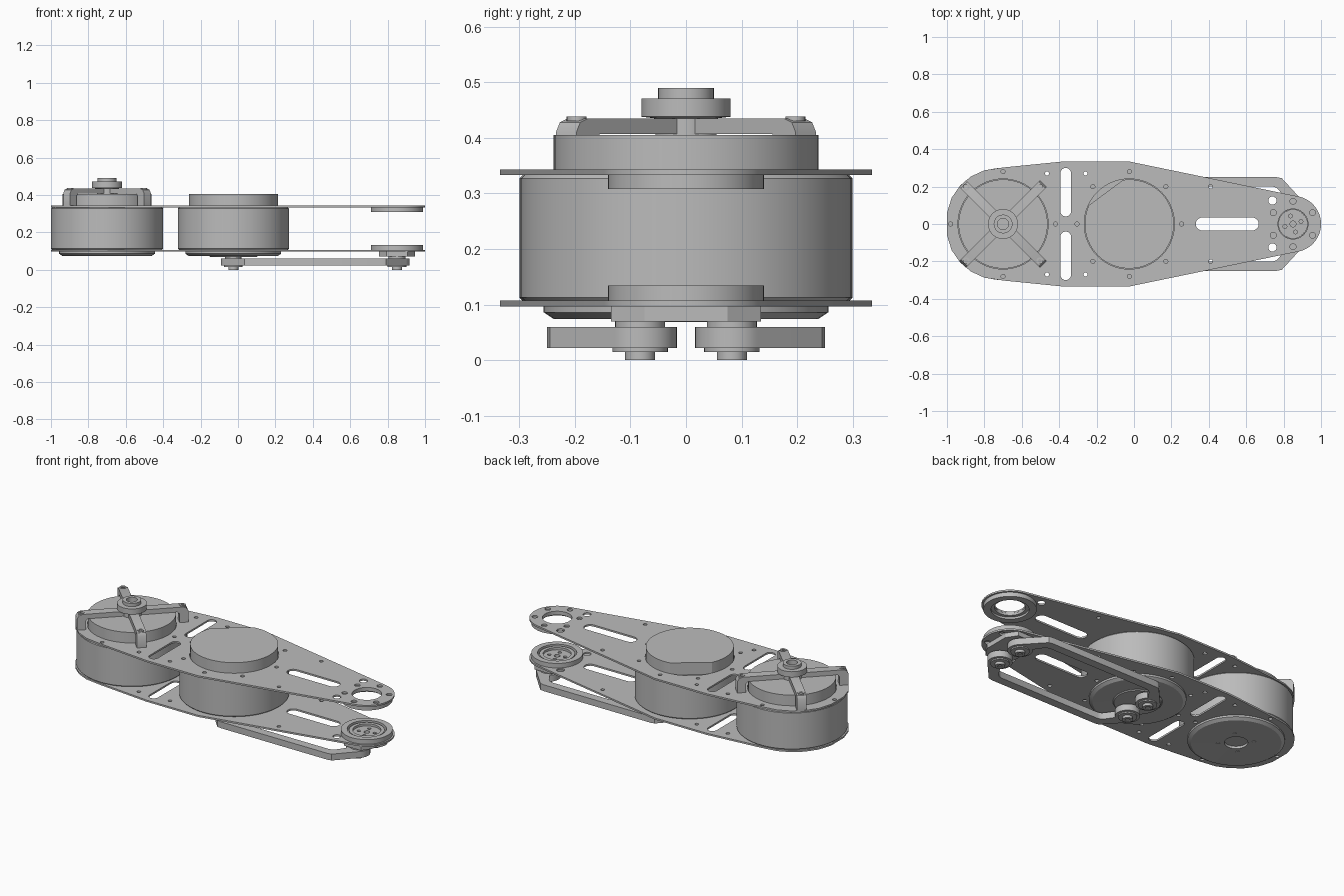
import bpy, bmesh
from math import sin, cos, radians, pi
from mathutils import Matrix

if "Cube" in bpy.data.objects:
    bpy.data.objects.remove(bpy.data.objects["Cube"])

grey = bpy.data.materials.new("machined grey")
grey.use_nodes = True
grey.diffuse_color = (0.5, 0.5, 0.5, 1)
grey.node_tree.nodes["Principled BSDF"].inputs["Base Color"].default_value = (0.5, 0.5, 0.5, 1)
parts = []

MOTOR_A, MOTOR_B, JOINT = -0.7, -0.025, 0.85


def arc(x, y, r, start=0, end=360, n=48):
    """Points on an arc; a full circle leaves out the repeated end point."""
    steps = n if abs(end - start) == 360 else n - 1
    angles = [radians(start + (end - start) * i / steps) for i in range(n)]
    return [(x + r * cos(a), y + r * sin(a)) for a in angles]


def finish(name, mesh):
    bm = bmesh.new()
    bm.from_mesh(mesh)
    bmesh.ops.remove_doubles(bm, verts=bm.verts, dist=1e-5)
    bmesh.ops.recalc_face_normals(bm, faces=bm.faces)
    bm.to_mesh(mesh)
    bm.free()
    mesh.materials.clear()
    mesh.materials.append(grey)
    obj = bpy.data.objects.new(name, mesh)
    bpy.context.collection.objects.link(obj)
    parts.append(obj)
    return obj


def extruded(name, loops, z0, z1, matrix=None):
    """Flat outline with holes, given thickness from z0 to z1."""
    curve = bpy.data.curves.new(name + " outline", "CURVE")
    curve.dimensions = "2D"
    curve.fill_mode = "BOTH"
    curve.extrude = (z1 - z0) / 2
    for loop in loops:
        spline = curve.splines.new("POLY")
        spline.points.add(len(loop) - 1)
        for point, (x, y) in zip(spline.points, loop):
            point.co = (x, y, 0, 1)
        spline.use_cyclic_u = True
    temp = bpy.data.objects.new("outline", curve)
    bpy.context.collection.objects.link(temp)
    graph = bpy.context.evaluated_depsgraph_get()
    mesh = bpy.data.meshes.new_from_object(temp.evaluated_get(graph))
    bpy.data.objects.remove(temp)
    bpy.data.curves.remove(curve)
    mesh.transform(Matrix.Translation((0, 0, (z0 + z1) / 2)))
    if matrix:
        mesh.transform(matrix)
    return finish(name, mesh)


def lathe(name, x, y, profile, n=64):
    """Spin a list of (radius, z) points about a vertical axis."""
    bm = bmesh.new()
    verts = [bm.verts.new((r, 0, z)) for r, z in profile]
    edges = [bm.edges.new(pair) for pair in zip(verts, verts[1:])]
    bmesh.ops.spin(bm, geom=verts + edges, cent=(0, 0, 0), axis=(0, 0, 1),
                   angle=2 * pi, steps=n, use_merge=True)
    bmesh.ops.dissolve_degenerate(bm, edges=bm.edges, dist=1e-5)
    bmesh.ops.translate(bm, verts=bm.verts, vec=(x, y, 0))
    mesh = bpy.data.meshes.new(name)
    bm.to_mesh(mesh)
    bm.free()
    return finish(name, mesh)


def ring(name, x, r_out, r_in, z0, z1):
    return extruded(name, [arc(x, 0, r_out, n=64), arc(x, 0, r_in, n=64)], z0, z1)


# Side plates: outline, slots, bolt holes and joint opening
half = [(-1, 0.06), (-0.975, 0.14), (-0.93, 0.205), (-0.87, 0.255), (-0.8, 0.287),
        (-0.7, 0.302), (-0.37, 0.335), (-0.03, 0.335)]
outline = half + arc(JOINT, 0, 0.15, 78, -78, 28) + [(x, -y) for x, y in reversed(half)]

holes = [arc(JOINT, 0, 0.08),
         arc(0.365, 0, 0.035, 90, 270, 12) + arc(0.632, 0, 0.035, -90, 90, 12)]
for s in (1, -1):
    slot = arc(-0.365, 0.272, 0.028, 0, 180, 12) + arc(-0.365, 0.068, 0.028, 180, 360, 12)
    holes.append([(x, s * y) for x, y in slot])
    for x, y in [(MOTOR_A, 0.28), (MOTOR_B, 0.28), (0.17, 0.2), (-0.22, 0.2), (0.41, 0.2),
                 (-0.465, 0.27), (-0.26, 0.27)]:
        holes.append(arc(x, s * y, 0.011, n=14))
    holes.append(arc(0.74, s * 0.125, 0.022, n=20))
    for a in (30, 90, 150):
        holes.append(arc(JOINT + 0.121 * cos(radians(a)), s * 0.121 * sin(radians(a)), 0.016, n=16))
for x in (-0.98, -0.42, -0.305, 0.255):
    holes.append(arc(x, 0, 0.011, n=14))

cap_openings = [arc(x, 0, 0.241, n=64) for x in (MOTOR_A, MOTOR_B)]
extruded("top_plate", [outline] + holes + cap_openings, 0.333, 0.343)
extruded("bottom_plate", [outline] + holes, 0.097, 0.107)

# Motor drums and their bottom covers
for name, x, r in (("shoulder", MOTOR_A, 0.3), ("middle", MOTOR_B, 0.297)):
    lathe(name + "_motor_drum", x, 0, [
        (0, 0.107), (r - 0.006, 0.107), (r, 0.113), (r, 0.327), (r - 0.006, 0.333), (0, 0.333)], 96)
    lathe(name + "_bottom_cover", x, 0, [
        (0, 0.09), (0.062, 0.09), (0.062, 0.076), (0.238, 0.074), (0.256, 0.086), (0.256, 0.098)])
    for k in range(4):
        a = pi / 4 + k * pi / 2
        lathe(name + "_cover_bolt", x + 0.095 * cos(a), 0.095 * sin(a), [
            (0, 0.073), (0.011, 0.073), (0.011, 0.08)], 14)

# Motor top caps; the middle one has a flat side
extruded("shoulder_cap", [arc(MOTOR_A, 0, 0.238, n=64)], 0.333, 0.405)
extruded("middle_cap", [arc(MOTOR_B, 0, 0.238, 155, 458, 60)], 0.333, 0.405)

# Four-legged bracket over the shoulder motor
leg = [(0.02, 0.407), (0.02, 0.435), (0.275, 0.435), (0.295, 0.428), (0.305, 0.41),
       (0.305, 0.343), (0.257, 0.343), (0.257, 0.395), (0.245, 0.407)]
for k in range(4):
    turn = Matrix.Rotation(pi / 4 + k * pi / 2, 4, "Z") @ Matrix.Rotation(pi / 2, 4, "X")
    extruded("bracket_leg", [leg], -0.026, 0.026, Matrix.Translation((MOTOR_A, 0, 0)) @ turn)
    a = pi / 4 + k * pi / 2
    lathe("bracket_bolt", MOTOR_A + 0.278 * cos(a), 0.278 * sin(a), [
        (0.009, 0.43), (0.009, 0.438), (0.018, 0.438), (0.018, 0.43)], 20)
lathe("bracket_hub", MOTOR_A, 0, [
    (0, 0.455), (0.03, 0.455), (0.03, 0.49), (0.05, 0.49), (0.05, 0.471), (0.08, 0.471),
    (0.08, 0.438), (0.055, 0.435), (0.055, 0.4), (0, 0.4)])

# Joint bearings at the narrow end
ring("upper_bearing", JOINT, 0.14, 0.1, 0.308, 0.333)
ring("upper_bearing_lip", JOINT, 0.1, 0.081, 0.32, 0.336)
ring("lower_bearing", JOINT, 0.14, 0.106, 0.107, 0.134)
ring("lower_bearing_race", JOINT, 0.096, 0.076, 0.1, 0.128)
hub_holes = [arc(JOINT, 0, 0.016, n=20)]
for k in range(4):
    a = k * pi / 2 + 0.3
    hub_holes.append(arc(JOINT + 0.045 * cos(a), 0.045 * sin(a), 0.01, n=14))
extruded("joint_hub", [arc(JOINT, 0, 0.076)] + hub_holes, 0.097, 0.115)

# Cranks that carry the link pins
carrier = [(-0.055, 0.135), (0.055, 0.135), (0.095, 0.075), (0.095, -0.075),
           (0.055, -0.135), (-0.055, -0.135), (-0.095, -0.075), (-0.095, 0.075)]
extruded("joint_crank", [[(JOINT + x, y) for x, y in carrier]], 0.07, 0.097)
lathe("motor_crank", MOTOR_B, 0, [(0, 0.069), (0.125, 0.069), (0.13, 0.074), (0.13, 0.09)])

# Pair of offset links with bosses, washers and pins
MID = (MOTOR_B + JOINT) / 2
PIN_Y = 0.0825
end = ([(0.765, 0.25), (0.79, 0.245)] + arc(JOINT, PIN_Y, 0.066, 44, -230, 36)
       + [(0.775, 0.182), (0.762, 0.194), (0.742, 0.2)])
link = end + [(2 * MID - x, y) for x, y in reversed(end)]
for side, s in (("left", 1), ("right", -1)):
    extruded(side + "_link", [[(x, s * y) for x, y in link]], 0.022, 0.06)
    for x in (MOTOR_B, JOINT):
        lathe(side + "_link_pin", x, s * PIN_Y, [
            (0, 0.004), (0.013, 0.004), (0.013, 0), (0.027, 0), (0.027, 0.015), (0.05, 0.015),
            (0.05, 0.024)], 32)
        lathe(side + "_link_washer", x, s * PIN_Y, [(0.045, 0.058), (0.045, 0.072)], 32)

# Smooth curved walls, keep edges sharp
bpy.ops.object.select_all(action="DESELECT")
for obj in parts:
    obj.select_set(True)
bpy.context.view_layer.objects.active = parts[0]
bpy.ops.object.shade_smooth_by_angle(angle=radians(30))
